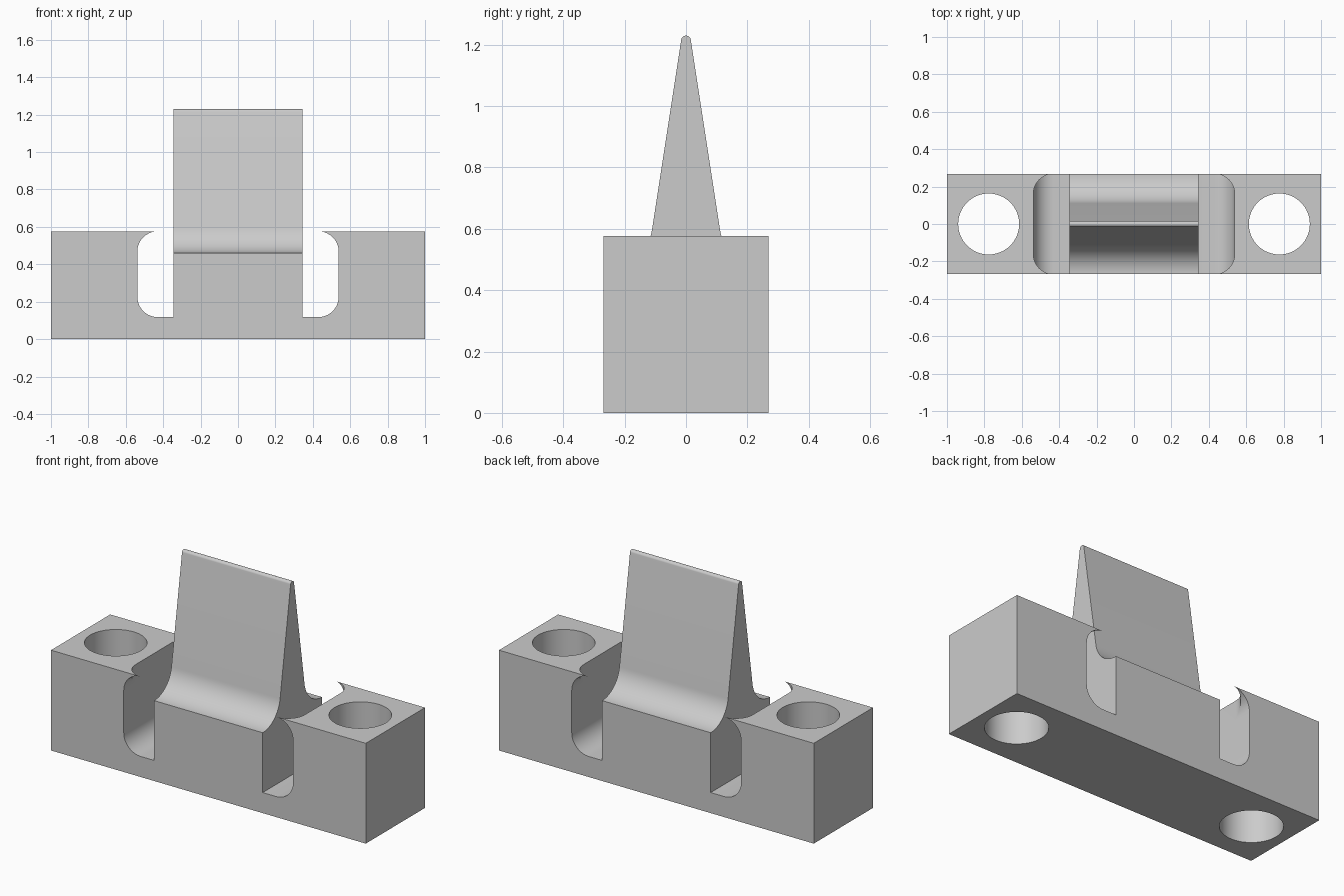
import bpy
import bmesh
from math import sin, cos, pi, atan, radians

old = bpy.data.objects.get("Cube")
if old:
    bpy.data.objects.remove(old, do_unlink=True)

HALF_DEPTH = 0.2685
BLOCK_TOP = 0.576
SLOT_IN, SLOT_OUT, SLOT_FLOOR = 0.345, 0.538, 0.118
ROUND = 0.108

grey = bpy.data.materials.new("plain grey")
grey.use_nodes = True
grey.diffuse_color = (0.6, 0.6, 0.6, 1)
grey.node_tree.nodes["Principled BSDF"].inputs["Base Color"].default_value = (0.6, 0.6, 0.6, 1)


def arc(cx, cy, r, start, end, steps=16):
    """Points along an arc, angles in radians."""
    return [(cx + r * cos(start + (end - start) * i / steps),
             cy + r * sin(start + (end - start) * i / steps)) for i in range(steps + 1)]


def prism(name, outline, axis, low, high):
    """Extrude a 2D outline along one axis."""
    place = {"x": lambda p: (low, p[0], p[1]),
             "y": lambda p: (p[0], low, p[1]),
             "z": lambda p: (p[0], p[1], low)}[axis]
    bm = bmesh.new()
    face = bm.faces.new([bm.verts.new(place(p)) for p in outline])
    moved = bmesh.ops.extrude_face_region(bm, geom=[face])["geom"]
    shift = [high - low if a == axis else 0 for a in "xyz"]
    bmesh.ops.translate(bm, vec=shift, verts=[v for v in moved if isinstance(v, bmesh.types.BMVert)])
    bmesh.ops.recalc_face_normals(bm, faces=bm.faces)
    mesh = bpy.data.meshes.new(name)
    bm.to_mesh(mesh)
    bm.free()
    mesh.materials.append(grey)
    obj = bpy.data.objects.new(name, mesh)
    bpy.context.collection.objects.link(obj)
    return obj


def mirrored(half):
    return half + [(-x, y) for x, y in reversed(half)]


# Front silhouette: block, hooked side slots and the centre tower
half = [(1, 0), (1, BLOCK_TOP)]
half += arc(SLOT_OUT - ROUND, BLOCK_TOP - ROUND, ROUND, pi / 2, 0)
half += arc(SLOT_OUT - ROUND, SLOT_FLOOR + ROUND, ROUND, 0, -pi / 2)
half += [(SLOT_IN, SLOT_FLOOR), (SLOT_IN, 1.3)]
body = prism("wedge_block", mirrored(half), "y", -HALF_DEPTH, HALF_DEPTH)

# Outside of the wedge: concave foot fillet, sloping flank, rounded tip
lean = atan(0.1536)
foot_z, foot_r, tip_z, tip_r = 0.4615, 0.1595, 1.2135, 0.0157
flank = [(0.5, 1.5), (0.5, foot_z)]
flank += arc(HALF_DEPTH, foot_z + foot_r, foot_r, -pi / 2, -pi - lean + 2 * lean, 20)
flank += arc(0, tip_z, tip_r, lean, pi / 2 - 0.05, 8)
cutters = [prism("wedge_cutter", mirrored(flank), "x", -0.39, 0.39)]

# Vertical slot openings with rounded outer corners, and the bolt holes
for side in (-1, 1):
    slot = [(0.4, -HALF_DEPTH - 0.1), (SLOT_OUT - ROUND, -HALF_DEPTH - 0.1)]
    slot += arc(SLOT_OUT - ROUND, -HALF_DEPTH + ROUND, ROUND, -pi / 2, 0)
    slot += arc(SLOT_OUT - ROUND, HALF_DEPTH - ROUND, ROUND, 0, pi / 2)
    slot += [(SLOT_OUT - ROUND, HALF_DEPTH + 0.1), (0.4, HALF_DEPTH + 0.1)]
    cutters.append(prism("slot_cutter", [(side * x, y) for x, y in slot], "z", 0.35, 0.8))
    hole = arc(side * 0.777, 0, 0.163, 0, 2 * pi, 64)[:-1]
    cutters.append(prism("hole_cutter", hole, "z", -0.1, 0.8))

bpy.context.view_layer.objects.active = body
for cutter in cutters:
    cutter.hide_render = True
    mod = body.modifiers.new("cut", "BOOLEAN")
    mod.operation = "DIFFERENCE"
    mod.solver = "EXACT"
    mod.object = cutter
    bpy.ops.object.modifier_apply(modifier=mod.name)
    bpy.data.objects.remove(cutter, do_unlink=True)

# Smooth the rounds, keep the machined edges crisp
bpy.ops.object.select_all(action="DESELECT")
body.select_set(True)
bpy.ops.object.shade_smooth_by_angle(angle=radians(25))
